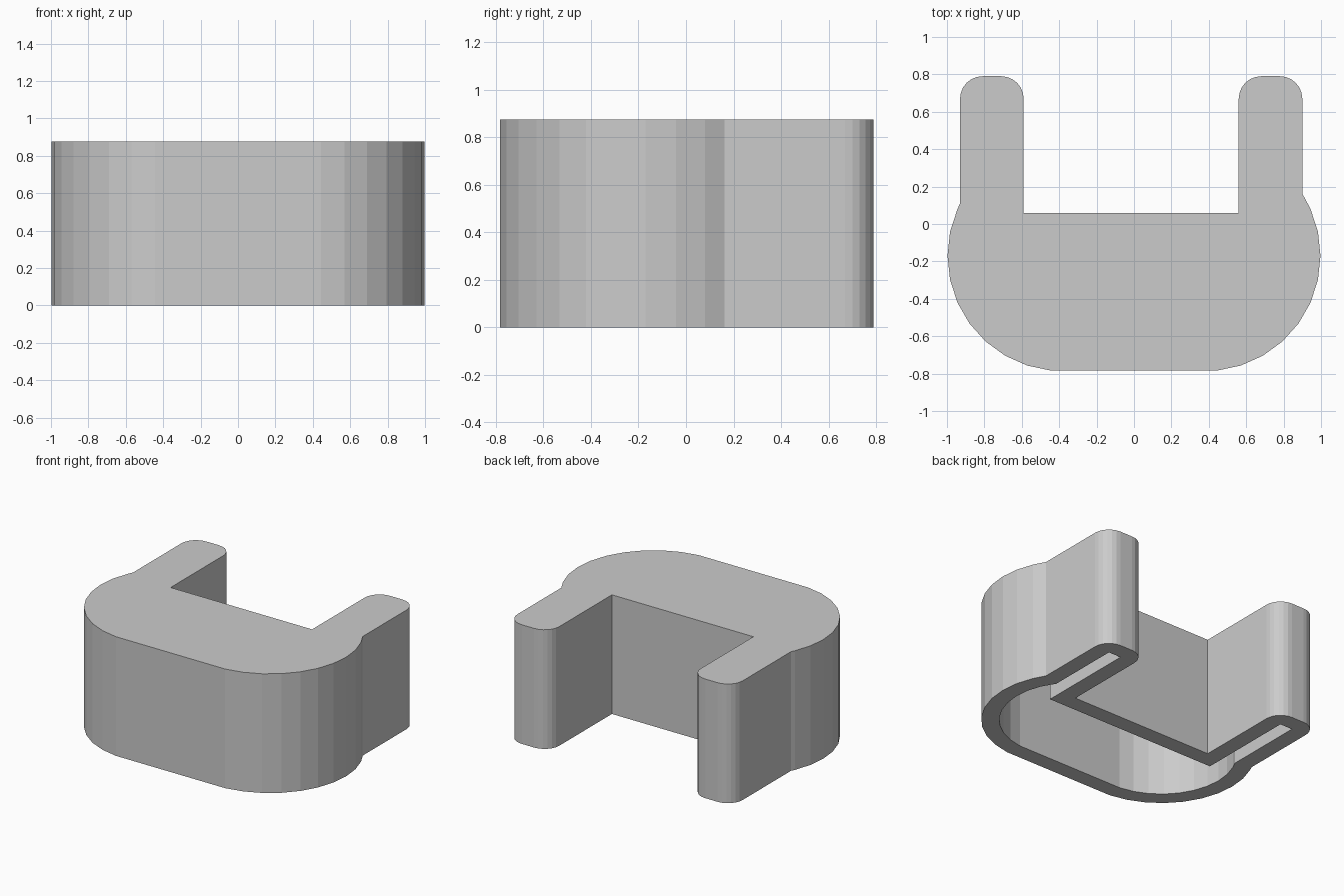
import bpy, bmesh
from math import cos, sin, acos, radians, sqrt

if "Cube" in bpy.data.objects:
    bpy.data.objects.remove(bpy.data.objects["Cube"])

HEIGHT = 0.875
WALL = 0.12
CX, CY, R = 0.38, -0.17, 0.617     # centre and radius of the rounded ends
TIP_Y, TIP_R = 0.79, 0.12          # arm tips
NOTCH_Y = 0.06                     # floor of the notch between the arms


def half_outline(outer_x, inner_x, inset):
    """Outline of one half (x > 0), from front edge to notch corner."""
    r = R - inset
    ox, ix = outer_x - inset, inner_x + inset
    tip, tr = TIP_Y - inset, TIP_R - inset
    # rounded end in 12 degree facets, up to where it meets the arm
    end = acos((ox - CX) / r)
    angles = [radians(a) for a in range(-84, 37, 12) if radians(a) < end - 0.02]
    pts = [(CX + r * cos(a), CY + r * sin(a)) for a in angles]
    pts.append((ox, CY + sqrt(r * r - (ox - CX) ** 2)))
    # arm tip, rounded outside and square inside
    if tr > 0.001:
        for cx, start in ((ox - tr, 0), (ix + tr, 90)):
            for i in range(7):
                a = radians(start + i * 15)
                pts.append((cx + tr * cos(a), tip - tr + tr * sin(a)))
    else:
        pts += [(ox, tip), (ix, tip)]
    pts.append((ix, NOTCH_Y - inset))
    return pts


def outline(inset):
    right = half_outline(0.90, 0.56, inset)
    left = half_outline(0.93, 0.59, inset)
    return right + [(-x, y) for x, y in reversed(left)]


def prism(name, pts, z0, z1):
    bm = bmesh.new()
    base = bm.faces.new([bm.verts.new((x, y, z0)) for x, y in pts])
    ext = bmesh.ops.extrude_face_region(bm, geom=[base], use_keep_orig=True)
    top = [v for v in ext["geom"] if isinstance(v, bmesh.types.BMVert)]
    bmesh.ops.translate(bm, vec=(0, 0, z1 - z0), verts=top)
    bmesh.ops.recalc_face_normals(bm, faces=bm.faces)
    mesh = bpy.data.meshes.new(name)
    bm.to_mesh(mesh)
    bm.free()
    obj = bpy.data.objects.new(name, mesh)
    bpy.context.collection.objects.link(obj)
    return obj


# Outer clip body, hollowed from below by its own inset outline
shell = prism("clip_shell", outline(0), 0, HEIGHT)
cavity = prism("cavity_cutter", outline(WALL), -0.2, HEIGHT - WALL)
cavity.hide_render = True

cut = shell.modifiers.new("hollow", 'BOOLEAN')
cut.operation = 'DIFFERENCE'
cut.solver = 'EXACT'
cut.object = cavity
bpy.context.view_layer.objects.active = shell
bpy.ops.object.modifier_apply(modifier=cut.name)
bpy.data.objects.remove(cavity)
